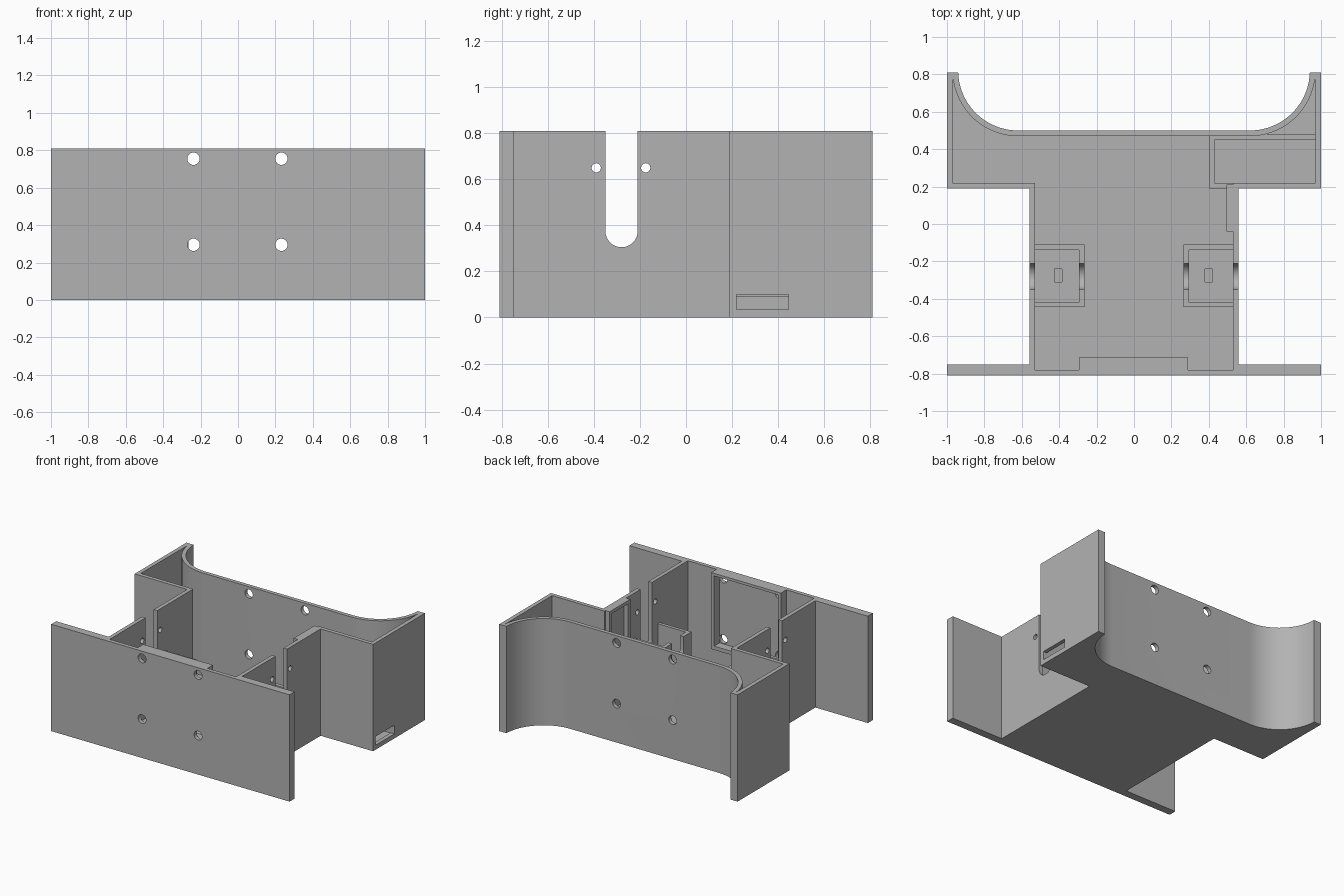
import bpy, math
from mathutils import Vector

cube = bpy.data.objects.get("Cube")
if cube:
    bpy.data.objects.remove(cube, do_unlink=True)

grey = bpy.data.materials.new("plain_grey")
grey.use_nodes = True
COLOUR = (0.45, 0.45, 0.45, 1)
grey.diffuse_color = COLOUR
grey.node_tree.nodes["Principled BSDF"].inputs["Base Color"].default_value = COLOUR

TOP, FLOOR, WALL = 0.81, 0.03, 0.03


def prism(name, outline, z0, z1):
    """Extrude a closed xy outline between two heights."""
    n = len(outline)
    verts = [(x, y, z) for z in (z0, z1) for x, y in outline]
    faces = [list(range(n))[::-1], list(range(n, 2 * n))]
    faces += [(i, (i + 1) % n, n + (i + 1) % n, n + i) for i in range(n)]
    mesh = bpy.data.meshes.new(name)
    mesh.from_pydata(verts, [], faces)
    mesh.materials.append(grey)
    obj = bpy.data.objects.new(name, mesh)
    bpy.context.collection.objects.link(obj)
    return obj


def box(name, x0, x1, y0, y1, z0, z1):
    return prism(name, [(x0, y0), (x1, y0), (x1, y1), (x0, y1)], z0, z1)


def rod(name, centre, axis, radius, length):
    """Cylinder cutter along a world axis."""
    bpy.ops.mesh.primitive_cylinder_add(vertices=32, radius=radius, depth=length)
    obj = bpy.context.object
    obj.name = name
    obj.rotation_euler = Vector(axis).to_track_quat("Z", "Y").to_euler()
    obj.location = centre
    obj.data.materials.append(grey)
    return obj


def cut(obj, cutters):
    """Subtract the cutters, bake the result and remove them."""
    for c in cutters:
        c.hide_render = True
        mod = obj.modifiers.new("cut", "BOOLEAN")
        mod.operation, mod.solver, mod.object = "DIFFERENCE", "EXACT", c
    bpy.context.view_layer.update()
    deps = bpy.context.evaluated_depsgraph_get()
    mesh = bpy.data.meshes.new_from_object(obj.evaluated_get(deps))
    obj.modifiers.clear()
    obj.data = mesh
    for c in cutters:
        bpy.data.objects.remove(c, do_unlink=True)


def arc(radius, start):
    """Quarter curve of the rear corner, from the tip to the flat back."""
    steps = 20
    angles = [math.radians(start + (-90 - start) * i / steps) for i in range(steps + 1)]
    return [(0.62 + radius * math.cos(a), 0.82 + radius * math.sin(a)) for a in angles]


def mirrored(half):
    return half + [(-x, y) for x, y in reversed(half)]


def slots():
    """Axle slots through the side walls: round bottom, open top."""
    return [box("slot", -0.7, 0.7, -0.35, -0.21, 0.375, 0.9),
            rod("slot_end", (0, -0.28, 0.375), (1, 0, 0), 0.07, 1.4)]


# Hollow body: outer outline minus the inner cavity
outer = [(1, -0.81), (1, -0.75), (0.56, -0.75), (0.56, 0.19), (1, 0.19), (1, 0.81)]
inner = [(0.53, -0.78), (0.53, 0.22), (0.97, 0.22)]
body = prism("body_shell", mirrored(outer + arc(0.32, -1.8)), 0, TOP)
cut(body, [prism("cavity", mirrored(inner + arc(0.35, -6.5)), FLOOR, 1)])

# Slots, screw holes, side port and floor pockets
cut(body, slots())
holes = [rod("plate_hole", (x, 0, z), (0, 1, 0), 0.033, 2)
         for x in (-0.238, 0.232) for z in (0.295, 0.755)]
holes += [rod("side_hole", (0, y, 0.65), (1, 0, 0), 0.02, 1.4) for y in (-0.39, -0.175)]
holes.append(box("port", 0.9, 1.1, 0.22, 0.445, 0.035, 0.1))
holes += [box("floor_pocket", x - 0.02, x + 0.02, -0.31, -0.24, 0.015, 0.1)
          for x in (-0.405, 0.4)]
for hole in holes:
    cut(body, [hole])

# Motor compartments against each side wall
parts = [body]
for side, label in ((1, "left"), (-1, "right")):
    xs = sorted((side * 0.265, side * 0.54))
    hollow = sorted((side * 0.295, side * 0.6))
    bay = box(label + "_motor_bay", *xs, -0.445, -0.11, 0.02, 0.47)
    cut(bay, [box("bay_hollow", *hollow, -0.42, -0.14, -0.1, 1)])
    cut(bay, slots())
    parts.append(bay)

# Frame behind the front plate
front_frame = box("front_frame", -0.295, 0.29, -0.79, -0.715, 0.23, TOP)
cut(front_frame, [box("opening", -0.27, 0.265, -1, -0.5, 0.258, 0.79)])
parts.append(front_frame)

# Frame on the inside of the left wall
side_frame = box("side_frame", 0.495, 0.54, -0.04, 0.21, 0.23, TOP)
cut(side_frame, [box("opening", 0.4, 0.6, -0.015, 0.185, 0.258, 0.785)])
parts.append(side_frame)

# Low tray walls beside the port
parts += [box("tray_front", 0.4, 0.54, 0.19, 0.22, 0.02, 0.09),
          box("tray_side", 0.4, 0.4 + WALL, 0.19, 0.48, 0.02, 0.09),
          box("tray_back", 0.4, 0.975, 0.45, 0.48, 0.02, 0.09)]

bpy.ops.object.select_all(action="DESELECT")
for part in parts:
    part.select_set(True)
bpy.context.view_layer.objects.active = body
bpy.ops.object.shade_smooth_by_angle(angle=math.radians(30))
